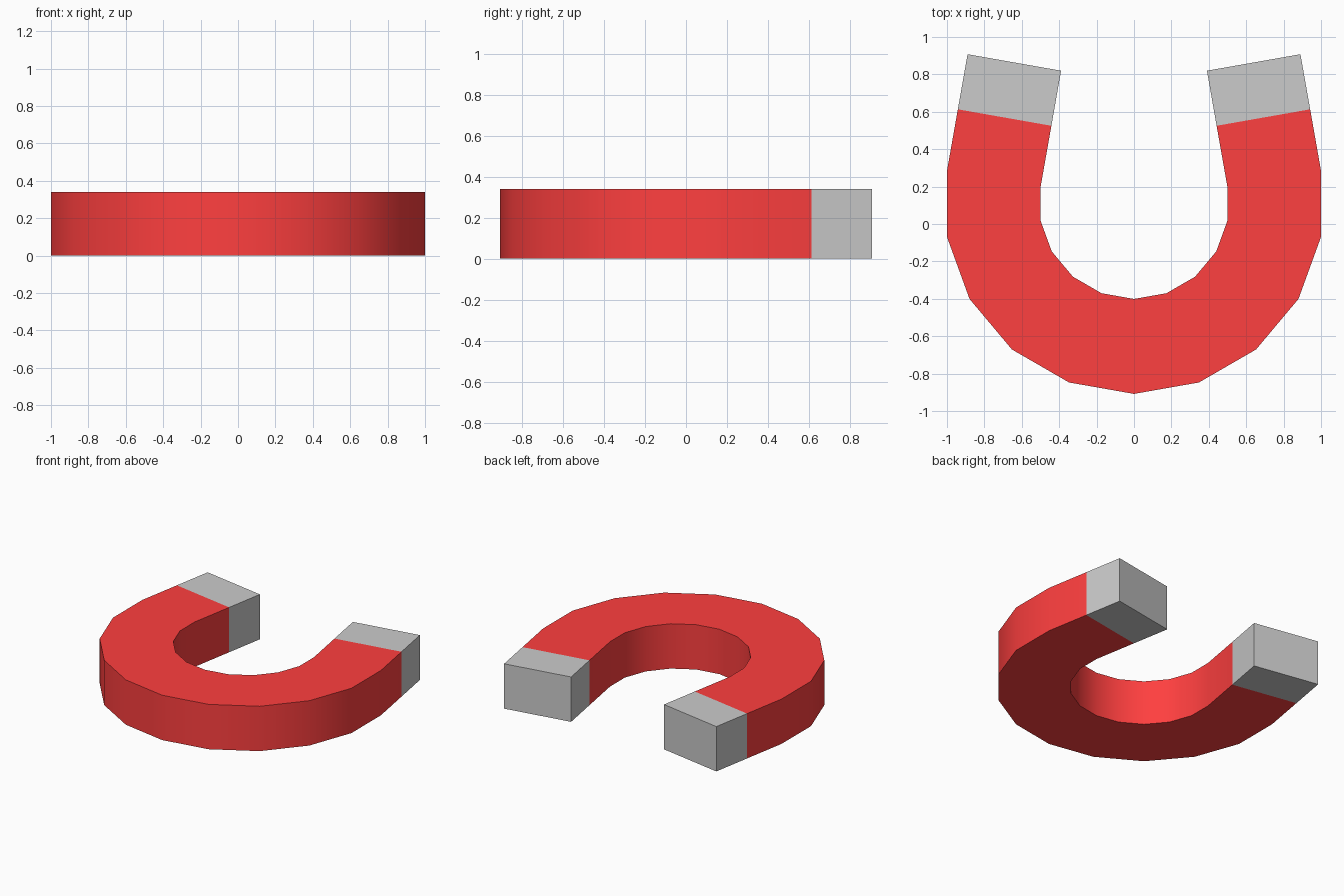
import bpy, bmesh
from math import sin, cos, radians, pi

if "Cube" in bpy.data.objects:
    bpy.data.objects.remove(bpy.data.objects["Cube"])

R_OUT, R_IN = 1.0154, 0.5077   # 18-sided rings
CY, H = 0.107, 0.34            # bend centre and thickness
RED_LEN, TIP_LEN = 0.335, 0.634
A = radians(10)


def station(side, length):
    """Outer and inner point on a straight leg, side = 1 right, -1 left."""
    pts = []
    for r in (R_OUT, R_IN):
        pts.append((side * (r * cos(A) - length * sin(A)),
                    CY + r * sin(A) + length * cos(A)))
    return pts


def ring_station(deg):
    a = radians(deg)
    return [(r * cos(a), CY + r * sin(a)) for r in (R_OUT, R_IN)]


def sweep(name, stations, cap_start=False, cap_end=False):
    """Rectangular section carried through the stations."""
    bm = bmesh.new()
    loops = []
    for o, i in stations:
        loops.append([bm.verts.new((*o, 0)), bm.verts.new((*o, H)),
                      bm.verts.new((*i, H)), bm.verts.new((*i, 0))])
    for a, b in zip(loops, loops[1:]):
        for k in range(4):
            n = (k + 1) % 4
            bm.faces.new((a[k], b[k], b[n], a[n]))
    if cap_start:
        bm.faces.new(loops[0])
    if cap_end:
        bm.faces.new(loops[-1][::-1])
    # top faces must point up; flip everything consistently otherwise
    bm.normal_update()
    top = next(f for f in bm.faces if all(v.co.z > H / 2 for v in f.verts))
    if top.normal.z < 0:
        bmesh.ops.reverse_faces(bm, faces=bm.faces[:])
    me = bpy.data.meshes.new(name)
    bm.to_mesh(me)
    bm.free()
    ob = bpy.data.objects.new(name, me)
    bpy.context.collection.objects.link(ob)
    return ob


# Red horseshoe body: left leg, round bend, right leg
bend = [ring_station(d) for d in range(-190, 11, 20)]
body = sweep("magnet_body", [station(-1, RED_LEN)] + bend + [station(1, RED_LEN)])
red = bpy.data.materials.new("red_paint")
red.diffuse_color = (1.0, 0.05, 0.05, 1)
red.use_nodes = True
red.node_tree.nodes["Principled BSDF"].inputs["Base Color"].default_value = red.diffuse_color
body.data.materials.append(red)
bpy.context.view_layer.objects.active = body
body.select_set(True)
bpy.ops.object.shade_smooth_by_angle(angle=radians(30))

# Bare grey pole tips
for side, label in ((1, "right"), (-1, "left")):
    sweep("pole_tip_" + label,
          [station(side, RED_LEN), station(side, TIP_LEN)], cap_end=True)
